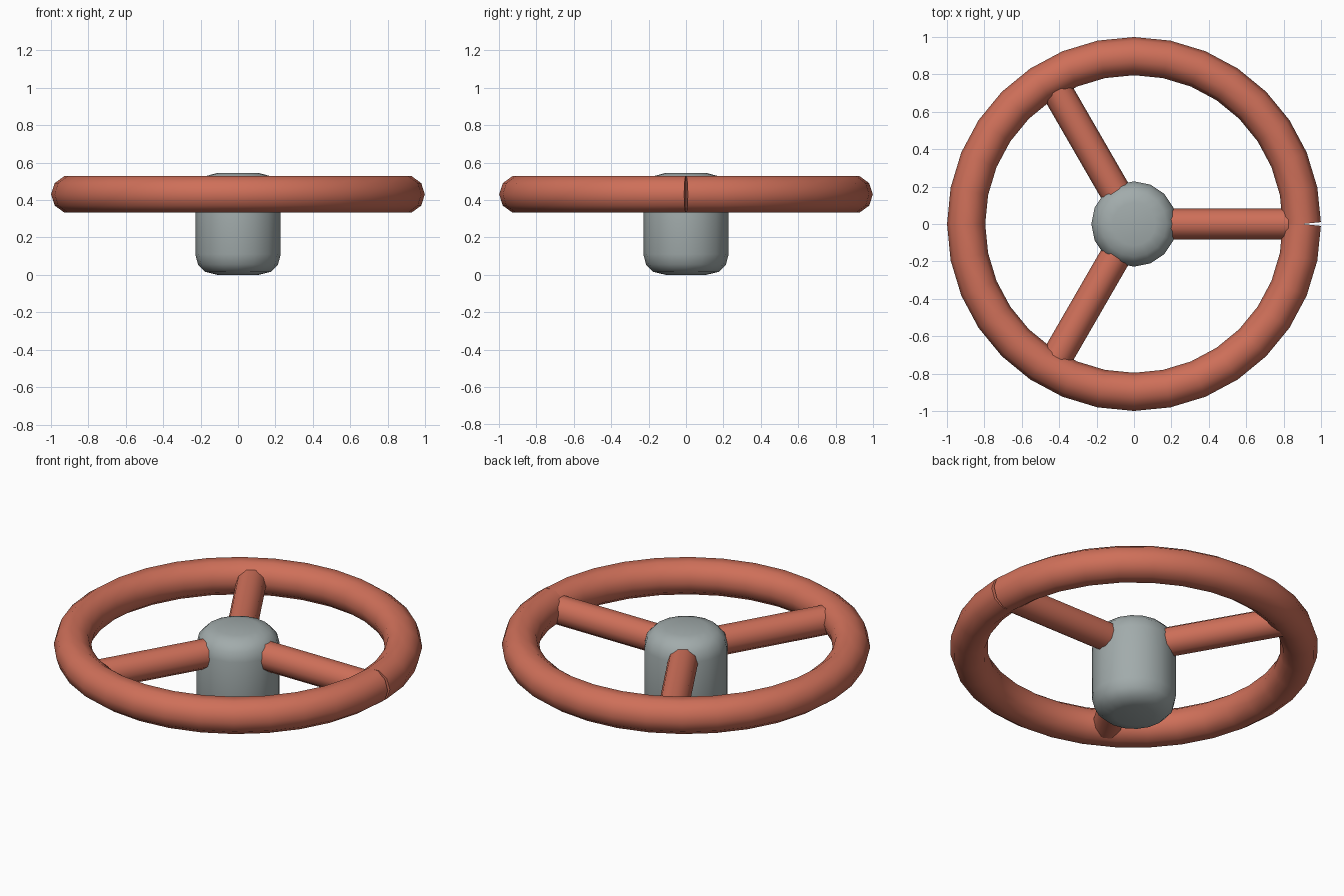
import bpy, bmesh
from math import sin, cos, pi
from mathutils import Matrix, Vector

if "Cube" in bpy.data.objects:
    bpy.data.objects.remove(bpy.data.objects["Cube"])

RIM_R, TUBE_R, RIM_Z = 0.897, 0.102, 0.43
SPOKE_Z = 0.42


def material(name, color):
    m = bpy.data.materials.new(name)
    m.diffuse_color = (*color, 1)
    m.use_nodes = True
    m.node_tree.nodes["Principled BSDF"].inputs["Base Color"].default_value = m.diffuse_color
    return m


red = material("red_paint", (0.62, 0.16, 0.10))
steel = material("steel", (0.36, 0.41, 0.41))


def finish(name, bm, mat, angle):
    bmesh.ops.recalc_face_normals(bm, faces=bm.faces)
    me = bpy.data.meshes.new(name)
    bm.to_mesh(me)
    bm.free()
    ob = bpy.data.objects.new(name, me)
    bpy.context.collection.objects.link(ob)
    me.materials.append(mat)
    bpy.ops.object.select_all(action='DESELECT')
    ob.select_set(True)
    bpy.context.view_layer.objects.active = ob
    bpy.ops.object.shade_smooth_by_angle(angle=angle)
    return ob


def skin(bm, rings):
    # Bridge consecutive closed rings and cap both ends
    loops = [[bm.verts.new(p) for p in ring] for ring in rings]
    n = len(loops[0])
    for a, b in zip(loops, loops[1:]):
        for i in range(n):
            j = (i + 1) % n
            bm.faces.new((a[i], a[j], b[j], b[i]))
    bm.faces.new(loops[0])
    bm.faces.new(loops[-1])


# Rim: swept tube whose end sections tilt, leaving a thin wedge seam at +x
STEPS, SIDES = 32, 10
rings = []
for k in range(STEPS + 1):
    a = 2 * pi * k / STEPS
    tilt = a + (pi / STEPS if k == 0 else -pi / STEPS if k == STEPS else 0)
    centre = Vector((RIM_R * cos(a), RIM_R * sin(a), RIM_Z))
    out = Vector((cos(tilt), sin(tilt), 0))
    rings.append([centre + out * TUBE_R * cos(2 * pi * i / SIDES)
                  + Vector((0, 0, TUBE_R * sin(2 * pi * i / SIDES)))
                  for i in range(SIDES)])
bm = bmesh.new()
skin(bm, rings)
finish("rim", bm, red, 0.8)

# Three spokes from hub to rim
for k in range(3):
    bm = bmesh.new()
    skin(bm, [[(x, 0.083 * cos(2 * pi * i / 10), SPOKE_Z + 0.083 * sin(2 * pi * i / 10))
               for i in range(10)] for x in (0.1, 0.88)])
    bm.transform(Matrix.Rotation(2 * pi * k / 3, 4, 'Z'))
    finish(f"spoke_{k + 1}", bm, red, 0.8)

# Hub: turned cylinder with rounded top and bottom edges
profile = [(0.11, 0), (0.175, 0.016), (0.214, 0.055), (0.228, 0.11),
           (0.228, 0.433), (0.214, 0.488), (0.175, 0.527), (0.115, 0.543)]
bm = bmesh.new()
skin(bm, [[(r * cos(2 * pi * i / 16), r * sin(2 * pi * i / 16), z) for i in range(16)]
          for r, z in profile])
finish("hub", bm, steel, 0.8)
